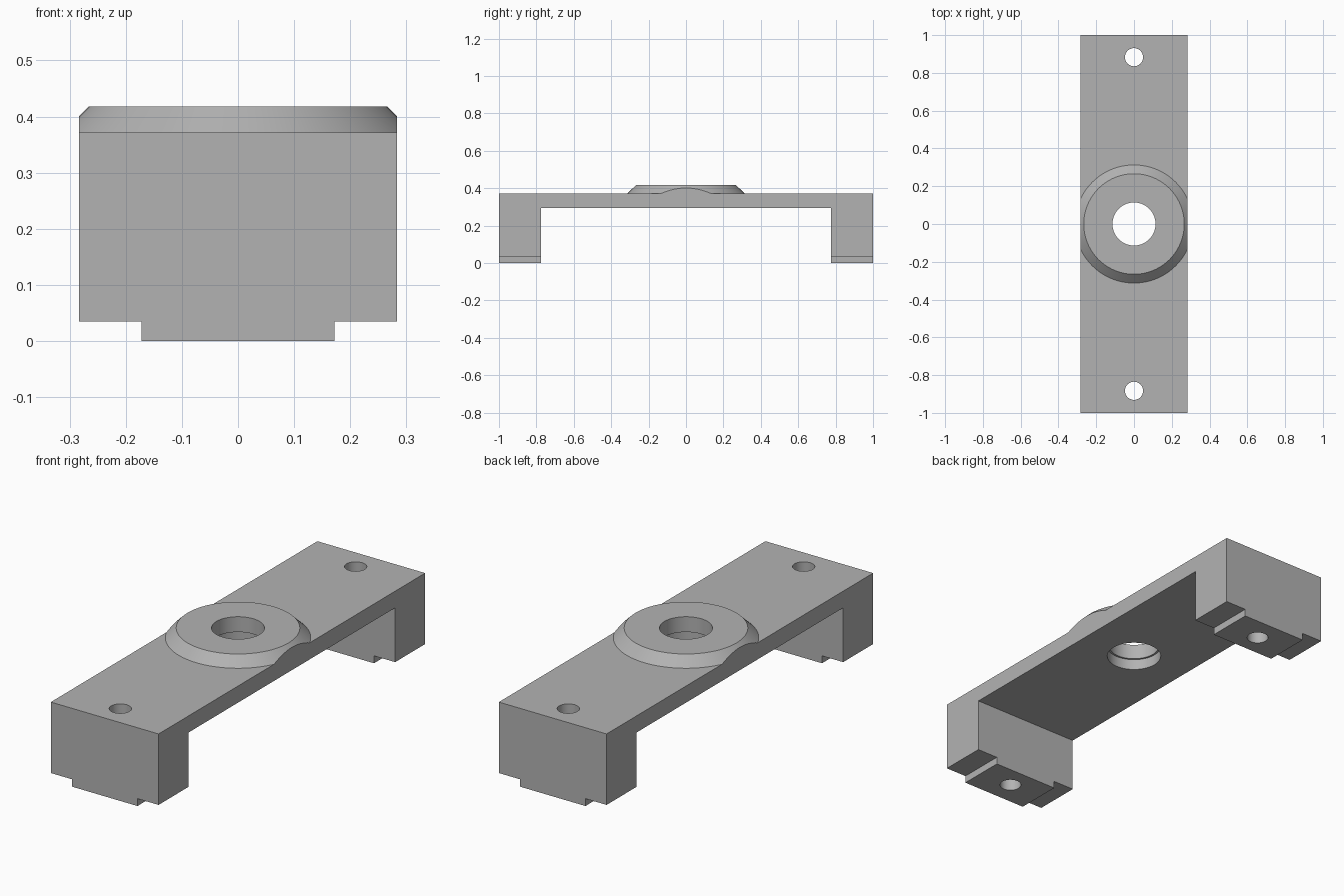
import bpy, bmesh

W, TOP, UNDER, TAB = 0.283, 0.372, 0.293, 0.035   # half width and main heights
BOSS_TOP, LEG_IN = 0.418, 0.775

cube = bpy.data.objects.get("Cube")
if cube:
    bpy.data.objects.remove(cube)

grey = bpy.data.materials.new("plain grey")
grey.use_nodes = True
colour = (0.45, 0.45, 0.45, 1)
grey.diffuse_color = colour
grey.node_tree.nodes["Principled BSDF"].inputs["Base Color"].default_value = colour


def finish(name, bm):
    bmesh.ops.recalc_face_normals(bm, faces=bm.faces)
    mesh = bpy.data.meshes.new(name)
    bm.to_mesh(mesh)
    bm.free()
    mesh.materials.append(grey)
    obj = bpy.data.objects.new(name, mesh)
    bpy.context.collection.objects.link(obj)
    return obj


def box(name, x0, x1, y0, y1, z0, z1):
    bm = bmesh.new()
    bmesh.ops.create_cube(bm, size=1)
    for v in bm.verts:
        v.co = [lo if c < 0 else hi for c, lo, hi in zip(v.co, (x0, y0, z0), (x1, y1, z1))]
    return finish(name, bm)


def cone(name, y, r0, r1, z0, z1, sides=96):
    bm = bmesh.new()
    bmesh.ops.create_cone(bm, cap_ends=True, segments=sides, radius1=r0, radius2=r1, depth=z1 - z0)
    bmesh.ops.translate(bm, verts=bm.verts, vec=(0, y, (z0 + z1) / 2))
    return finish(name, bm)


def combine(target, tool, operation):
    tool.hide_render = True
    mod = target.modifiers.new(operation, 'BOOLEAN')
    mod.object, mod.operation, mod.solver = tool, operation, 'EXACT'
    bpy.context.view_layer.objects.active = target
    bpy.ops.object.modifier_apply(modifier=mod.name)
    bpy.data.objects.remove(tool)


# Bridge body: side profile extruded across the width
profile = [(-1, 0), (-LEG_IN, 0), (-LEG_IN, UNDER), (LEG_IN, UNDER),
           (LEG_IN, 0), (1, 0), (1, TOP), (-1, TOP)]
bm = bmesh.new()
face = bm.faces.new([bm.verts.new((-W, y, z)) for y, z in profile])
ext = bmesh.ops.extrude_face_region(bm, geom=[face])
bmesh.ops.translate(bm, vec=(2 * W, 0, 0),
                    verts=[g for g in ext["geom"] if isinstance(g, bmesh.types.BMVert)])
bridge = finish("bridge_bracket", bm)

# Conical boss, trimmed flush with the bridge sides
slope = 0.01
boss = cone("boss", 0, 0.313 + slope, 0.266, TOP - slope, BOSS_TOP)
combine(boss, box("side_trim", -W, W, -0.5, 0.5, 0.3, 0.5), 'INTERSECT')
combine(bridge, boss, 'UNION')

# Notches that leave a centred tab under each leg
for side in (-1, 1):
    x0, x1 = sorted((side * 0.172, side * 0.4))
    combine(bridge, box("foot_notch", x0, x1, -1.1, 1.1, -0.1, TAB), 'DIFFERENCE')

# Central stepped bore and the two bolt holes
combine(bridge, cone("bore", 0, 0.114, 0.114, 0.2, 0.5), 'DIFFERENCE')
combine(bridge, cone("counterbore", 0, 0.123, 0.123, 0.2, 0.345), 'DIFFERENCE')
for y in (-0.883, 0.883):
    combine(bridge, cone("bolt_hole", y, 0.048, 0.048, -0.1, 0.5, 48), 'DIFFERENCE')

# Smooth round walls, sharp edges
bpy.ops.object.select_all(action='DESELECT')
bridge.select_set(True)
bpy.context.view_layer.objects.active = bridge
bpy.ops.object.shade_smooth_by_angle()
